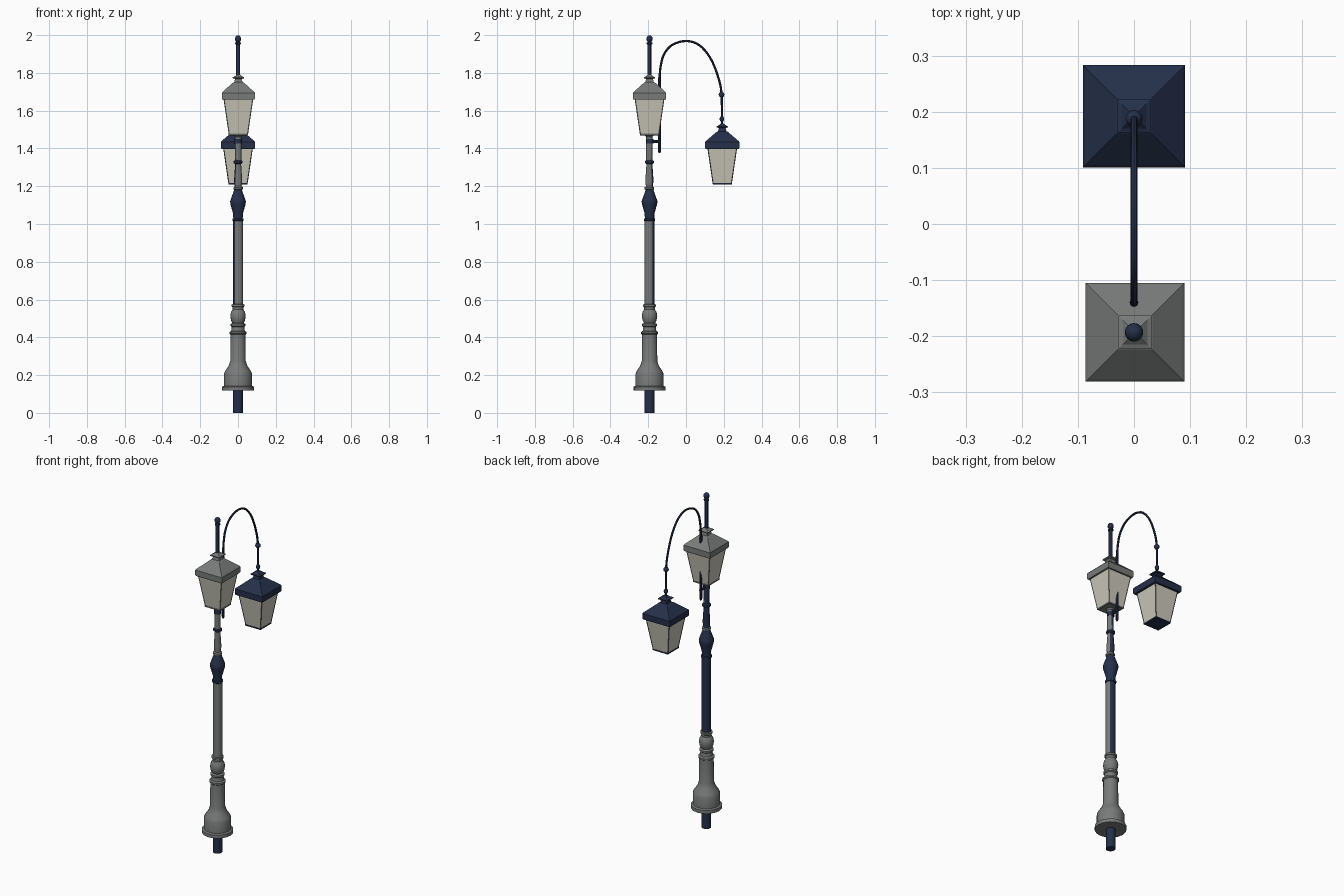
import bpy, bmesh, math
from mathutils import Vector

if "Cube" in bpy.data.objects:
    bpy.data.objects.remove(bpy.data.objects["Cube"])


def mat(name, c):
    m = bpy.data.materials.new(name)
    m.diffuse_color = (*c, 1)
    m.use_nodes = True
    m.node_tree.nodes["Principled BSDF"].inputs["Base Color"].default_value = m.diffuse_color
    return m


GREY = mat("stone grey", (0.19, 0.195, 0.195))
NAVY = mat("navy paint", (0.018, 0.029, 0.068))
GLASS = mat("frosted glass", (0.60, 0.58, 0.50))
PY = -0.193   # post position in y
LY = 0.192    # hanging lantern position in y


def finish(name, bm, m, smooth):
    bmesh.ops.recalc_face_normals(bm, faces=bm.faces)
    me = bpy.data.meshes.new(name)
    bm.to_mesh(me)
    bm.free()
    ob = bpy.data.objects.new(name, me)
    bpy.context.collection.objects.link(ob)
    me.materials.append(m)
    if smooth:
        bpy.ops.object.select_all(action='DESELECT')
        ob.select_set(True)
        bpy.context.view_layer.objects.active = ob
        bpy.ops.object.shade_smooth_by_angle(angle=math.radians(30))
    return ob


# Stack of rings from (radius, z) pairs; square=True uses half widths
def stack(name, prof, m, x=0, y=PY, z=0, n=16, square=False):
    bm = bmesh.new()
    if square:
        n = 4
    k = math.sqrt(2) if square else 1
    off = math.pi / 4 if square else 0
    rings = []
    for r, h in prof:
        rings.append([bm.verts.new((x + k * r * math.cos(off + 2 * math.pi * i / n),
                                    y + k * r * math.sin(off + 2 * math.pi * i / n),
                                    z + h)) for i in range(n)])
    for a, b in zip(rings, rings[1:]):
        for i in range(n):
            j = (i + 1) % n
            bm.faces.new((a[i], a[j], b[j], b[i]))
    bm.faces.new(rings[0])
    bm.faces.new(rings[-1])
    return finish(name, bm, m, not square)


def ball(name, r, y, z, m, sz=1):
    prof = [(r * max(0.02, math.sin(math.pi * i / 8)), -sz * r * math.cos(math.pi * i / 8))
            for i in range(9)]
    return stack(name, prof, m, y=y, z=z, n=16)


# Round bar swept along points
def tube(name, pts, r, m, n=8):
    bm = bmesh.new()
    P = [Vector(p) for p in pts]
    rings = []
    for i, p in enumerate(P):
        t = (P[min(i + 1, len(P) - 1)] - P[max(i - 1, 0)]).normalized()
        ref = Vector((1, 0, 0)) if abs(t.x) < 0.9 else Vector((0, 1, 0))
        u = t.cross(ref).normalized()
        v = t.cross(u)
        rings.append([bm.verts.new(p + r * (math.cos(2 * math.pi * k / n) * u
                                            + math.sin(2 * math.pi * k / n) * v)) for k in range(n)])
    for a, b in zip(rings, rings[1:]):
        for i in range(n):
            j = (i + 1) % n
            bm.faces.new((a[i], a[j], b[j], b[i]))
    bm.faces.new(rings[0])
    bm.faces.new(rings[-1])
    return finish(name, bm, m, n > 4)


# Square lantern: floor plate, glass, corner bars, roof and cap
def lantern(name, x, y, z, m, w):
    stack(name + "_floor", [(0.047, 0), (0.051, 0.003), (0.051, 0.010)], m, x, y, z, square=True)
    stack(name + "_glass", [(0.049, 0.008), (0.077, 0.195)], GLASS, x, y, z, square=True)
    for sx in (-1, 1):
        for sy in (-1, 1):
            tube(name + "_corner_bar", [(x + sx * 0.049, y + sy * 0.049, z + 0.005),
                                        (x + sx * 0.077, y + sy * 0.077, z + 0.195)], 0.0018, m, 4)
    stack(name + "_roof", [(w - 0.003, 0.19), (w, 0.195), (w, 0.226), (w - 0.004, 0.231),
                           (0.031, 0.279), (0.022, 0.283), (0.018, 0.300), (0.030, 0.304),
                           (0.030, 0.309), (0.022, 0.312), (0.008, 0.324)], m, x, y, z, square=True)


# Navy core post, with flared collar and upper stem
stack("post_core", [(0.026, 0), (0.026, 1.015), (0.030, 1.018), (0.030, 1.027), (0.025, 1.03),
                    (0.026, 1.055), (0.040, 1.105), (0.042, 1.12), (0.038, 1.132),
                    (0.026, 1.165), (0.021, 1.18), (0.018, 1.20), (0.021, 1.23), (0.015, 1.32),
                    (0.016, 1.47)], NAVY)

# Grey sleeve, a hair off-centre so both colours show
OX, OY = 0.0015, PY - 0.0015
stack("post_sleeve", [(0.0257, 0.5), (0.0257, 1.015)], GREY, OX, OY)
stack("upper_sleeve", [(0.018, 1.18), (0.0245, 1.184), (0.0245, 1.194), (0.018, 1.20),
                       (0.0208, 1.23), (0.0148, 1.32), (0.0165, 1.345), (0.0165, 1.46),
                       (0.030, 1.475)], GREY, OX, OY)
stack("upper_ring", [(0.016, 1.318), (0.024, 1.323), (0.024, 1.333), (0.016, 1.338)], NAVY)

# Grey turned base
stack("base", [(0.085, 0.118), (0.085, 0.138), (0.075, 0.143), (0.075, 0.205), (0.068, 0.222),
               (0.050, 0.248), (0.041, 0.275), (0.040, 0.415), (0.045, 0.419), (0.045, 0.428),
               (0.036, 0.434), (0.033, 0.455), (0.039, 0.460), (0.039, 0.470), (0.030, 0.476),
               (0.037, 0.490), (0.041, 0.512), (0.037, 0.534), (0.028, 0.548), (0.029, 0.560),
               (0.034, 0.564), (0.034, 0.573), (0.026, 0.576)], GREY)

# Post lantern with finial above
lantern("post_lantern", 0.002, PY, 1.468, GREY, 0.088)
stack("finial_rod", [(0.011, 1.76), (0.011, 1.95), (0.015, 1.953), (0.015, 1.960), (0.008, 1.964)], NAVY, n=12)
ball("finial_ball", 0.0165, PY, 1.980, NAVY, 1.15)

# Bracket bar behind the post and its link
BY = -0.140
stack("bracket_bar", [(0.004, 1.375), (0.008, 1.385), (0.008, 1.76), (0.005, 1.80)], NAVY, y=BY, n=8)
tube("bracket_link", [(0, PY, 1.437), (0, BY + 0.008, 1.437)], 0.007, NAVY)
stack("bracket_clamp", [(0.020, 1.425), (0.020, 1.449)], NAVY)

# Curved arm, smoothed through a few points
key = [(BY, 1.77), (-0.135, 1.83), (-0.118, 1.895), (-0.075, 1.947), (0, 1.969),
       (0.070, 1.947), (0.128, 1.880), (0.168, 1.785), (0.188, 1.690), (0.190, 1.52)]
K = [Vector((0, a, b)) for a, b in key]
path = []
for i in range(len(K) - 1):
    p0, p1, p2, p3 = K[max(i - 1, 0)], K[i], K[i + 1], K[min(i + 2, len(K) - 1)]
    for s in range(4):
        t = s / 4
        path.append(0.5 * (2 * p1 + (p2 - p0) * t + (2 * p0 - 5 * p1 + 4 * p2 - p3) * t * t
                           + (3 * p1 - p0 - 3 * p2 + p3) * t ** 3))
path.append(K[-1])
tube("curved_arm", path, 0.006, NAVY)
ball("arm_ball", 0.015, 0.188, 1.685, NAVY)
ball("hanger_ball", 0.012, 0.190, 1.556, NAVY, 1.3)

# Hanging lantern
lantern("hanging_lantern", 0, LY, 1.208, NAVY, 0.091)
